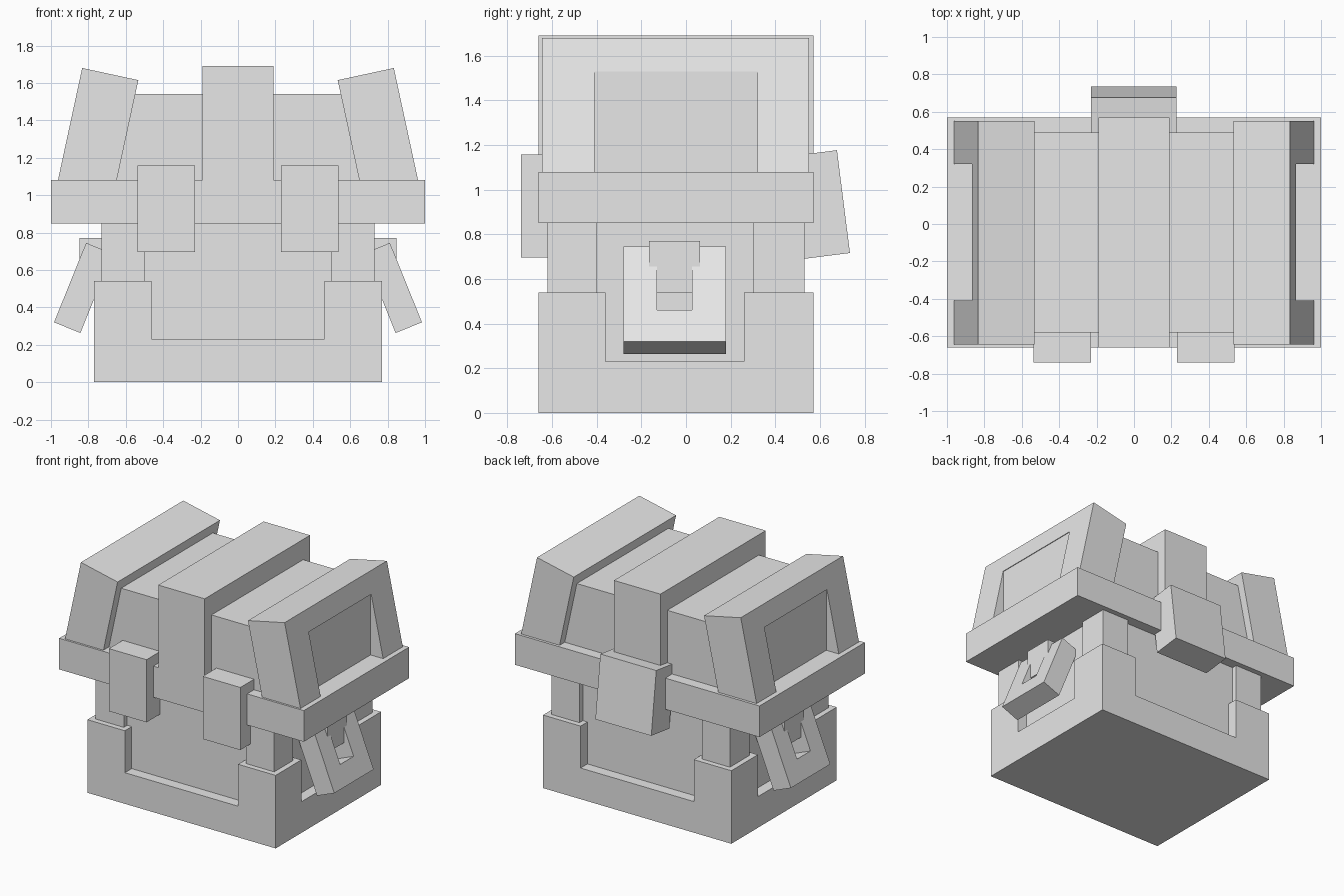
import bpy
import math
from mathutils import Matrix, Vector

if "Cube" in bpy.data.objects:
    bpy.data.objects.remove(bpy.data.objects["Cube"])

grey = bpy.data.materials.new("light_grey")
grey.diffuse_color = (0.8, 0.8, 0.8, 1)
grey.use_nodes = True
grey.node_tree.nodes["Principled BSDF"].inputs["Base Color"].default_value = grey.diffuse_color


def box(name, x, y, z):
    """Axis-aligned box from (min, max) ranges."""
    lo, hi = Vector((x[0], y[0], z[0])), Vector((x[1], y[1], z[1]))
    bpy.ops.mesh.primitive_cube_add(size=1)
    ob = bpy.context.object
    ob.name = name
    ob.data.transform(Matrix.Translation((lo + hi) / 2) @ Matrix.Diagonal((*(hi - lo), 1)))
    ob.data.materials.append(grey)
    return ob


def cut(ob, *ranges):
    """Cut a box-shaped notch out of an object."""
    cutter = box(ob.name + "_cutter", *ranges)
    mod = ob.modifiers.new("cut", 'BOOLEAN')
    mod.operation = 'DIFFERENCE'
    mod.solver = 'EXACT'
    mod.object = cutter
    bpy.context.view_layer.objects.active = ob
    bpy.ops.object.modifier_apply(modifier=mod.name)
    bpy.data.objects.remove(cutter, do_unlink=True)


def tilt(ob, axis, degrees, pivot):
    """Place a box built around the origin, turned about one axis."""
    ob.data.transform(Matrix.Translation(pivot) @ Matrix.Rotation(math.radians(degrees), 4, axis))


def mirror_x(ob):
    """Copy a part to the other side."""
    mod = ob.modifiers.new("mirror", 'MIRROR')
    mod.use_axis = (True, False, False)
    mod.use_mirror_merge = False


# Chest base with a notch in each wall, leaving raised corners
base = box("base", (-0.77, 0.77), (-0.66, 0.57), (0, 0.54))
for y in ((-0.8, -0.58), (0.49, 0.8)):
    cut(base, (-0.463, 0.463), y, (0.23, 0.7))
for x in ((-0.9, -0.69), (0.69, 0.9)):
    cut(base, x, (-0.36, 0.26), (0.23, 0.7))

# Inner walls and corner posts
box("chest_body", (-0.69, 0.69), (-0.58, 0.49), (0.2, 0.9))
for name, y in (("front_post", (-0.62, -0.40)), ("back_post", (0.30, 0.53))):
    mirror_x(box(name, (0.50, 0.73), y, (0.5, 0.87)))

# Rim and lid
box("rim", (-1, 1), (-0.66, 0.57), (0.85, 1.08))
box("lid", (-0.72, 0.72), (-0.58, 0.49), (1.0, 1.54))
box("lid_centre_band", (-0.19, 0.19), (-0.66, 0.57), (0.95, 1.69))

# Leaning lid ends with an upright recessed panel
lid_end = box("lid_end", (-0.307, 0), (-0.645, 0.55), (-0.70, 0))
tilt(lid_end, 'Y', -12.2, (0.833, 0, 1.68))
cut(lid_end, (0.86, 1.2), (-0.41, 0.32), (0.8, 1.53))
mirror_x(lid_end)

# Front latches and the tilted back hinge
mirror_x(box("front_latch", (0.23, 0.537), (-0.74, -0.53), (0.695, 1.158)))
hinge = box("back_hinge", (-0.23, 0.227), (-0.106, 0.106), (-0.232, 0.232))
tilt(hinge, 'X', 7.2, (0, 0.60, 0.933))

# Side hooks and the open handles hanging from them
mirror_x(box("handle_hook", (0.65, 0.848), (-0.165, 0.062), (0.54, 0.77)))
handle = box("handle", (-0.152, 0), (-0.28, 0.18), (-0.458, 0))
cut(handle, (-0.3, 0.1), (-0.13, 0.027), (-0.307, 0.1))
tilt(handle, 'Y', -22, (0.812, 0, 0.745))
mirror_x(handle)
